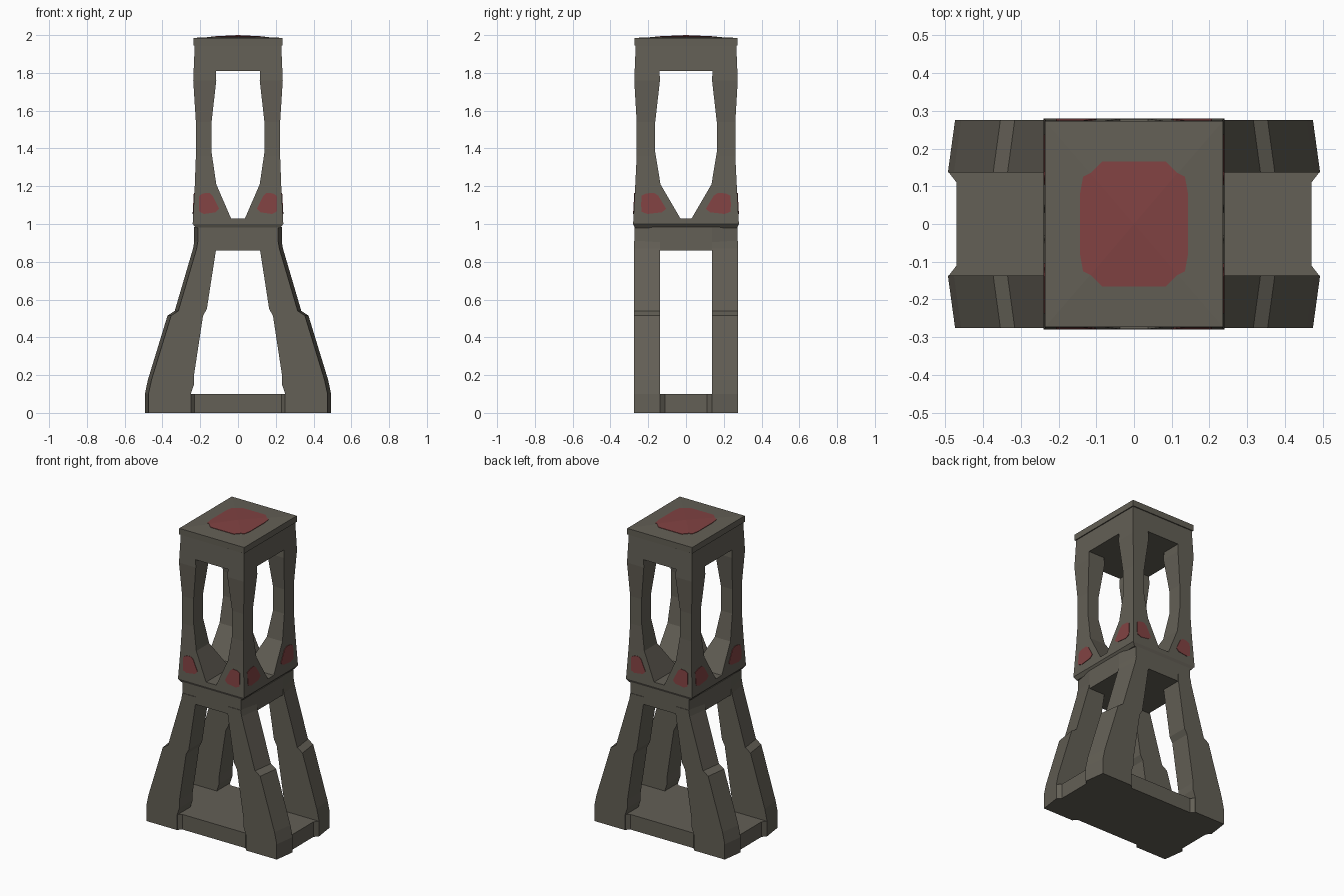
import bpy, bmesh

if "Cube" in bpy.data.objects:
    bpy.data.objects.remove(bpy.data.objects["Cube"])


def material(name, rgb):
    m = bpy.data.materials.new(name)
    m.diffuse_color = (*rgb, 1)
    m.use_nodes = True
    m.node_tree.nodes["Principled BSDF"].inputs["Base Color"].default_value = m.diffuse_color
    return m


STONE = material("weathered stone", (0.125, 0.115, 0.092))
RED = material("faded red", (0.22, 0.055, 0.055))


def loft(name, rings, mat, apex=None):
    """Closed solid from matching rings of points; apex makes the last end a fan."""
    bm = bmesh.new()
    vs = [[bm.verts.new(p) for p in r] for r in rings]
    n = len(vs[0])
    for a, b in zip(vs, vs[1:]):
        for i in range(n):
            j = (i + 1) % n
            bm.faces.new((a[i], a[j], b[j], b[i]))
    bm.faces.new(vs[0][::-1])
    if apex:
        tip = bm.verts.new(apex)
        for i in range(n):
            bm.faces.new((vs[-1][i], vs[-1][(i + 1) % n], tip))
    else:
        bm.faces.new(vs[-1])
    bmesh.ops.recalc_face_normals(bm, faces=bm.faces)
    me = bpy.data.meshes.new(name)
    bm.to_mesh(me)
    bm.free()
    me.materials.append(mat)
    ob = bpy.data.objects.new(name, me)
    bpy.context.collection.objects.link(ob)
    return ob


def rect(z, hx, hy):
    return [(-hx, -hy, z), (hx, -hy, z), (hx, hy, z), (-hx, hy, z)]


def four_way(quad):
    """Mirror a counter-clockwise quadrant outline into a full plan outline."""
    q = list(quad)
    return (q + [(-x, y) for x, y in q[::-1]]
            + [(-x, -y) for x, y in q] + [(x, -y) for x, y in q[::-1]])


def at_z(pts, z):
    return [(x, y, z) for x, y in pts]


# Upper tower: waisted block, sections are (z, half x, half y)
SECT = [(0.978, 0.222, 0.270), (1.0, 0.240, 0.280), (1.2, 0.229, 0.269),
        (1.36, 0.223, 0.261), (1.54, 0.223, 0.261), (1.76, 0.237, 0.274),
        (1.95, 0.229, 0.266)]
tower = loft("upper_tower", [rect(*s) for s in SECT], STONE)


def half_size(z, k):
    for a, b in zip(SECT, SECT[1:]):
        if a[0] <= z <= b[0]:
            return a[k] + (b[k] - a[k]) * (z - a[0]) / (b[0] - a[0])


# Arched openings cut straight through both ways
def cut_opening(half, along_y):
    prof = half + [(-u, z) for u, z in half[::-1]]
    rings = [[(u, d, z) if along_y else (d, u, z) for u, z in prof] for d in (-1, 1)]
    cutter = loft("opening_cutter", rings, STONE)
    cutter.hide_render = True
    mod = tower.modifiers.new("opening", 'BOOLEAN')
    mod.operation = 'DIFFERENCE'
    mod.solver = 'EXACT'
    mod.object = cutter
    bpy.context.view_layer.objects.active = tower
    bpy.ops.object.modifier_apply(modifier=mod.name)
    bpy.data.objects.remove(cutter)


cut_opening([(0.037, 1.03), (0.115, 1.21), (0.14, 1.38), (0.14, 1.54),
             (0.115, 1.76), (0.117, 1.81)], True)
cut_opening([(0.030, 1.03), (0.135, 1.21), (0.163, 1.38), (0.163, 1.54),
             (0.138, 1.76), (0.140, 1.81)], False)

# Roof cap with a very shallow peak
CX, CY = 0.236, 0.273
loft("roof_cap", [rect(1.945, CX, CY), rect(1.985, CX, CY)], STONE, (0, 0, 1.997))

# Red roof marking following the peak
mark = four_way([(0.143, 0.08), (0.135, 0.125), (0.115, 0.135), (0.105, 0.145), (0.085, 0.165)])


def roof_z(x, y):
    return 1.997 - 0.012 * max(abs(x) / CX, abs(y) / CY)


loft("roof_marking", [[(x, y, roof_z(x, y) + d) for x, y in mark] for d in (-0.004, 0.003)],
     RED, (0, 0, 2.0))

# Red patches at the foot of each tower face
PATCH = [(0.10, 1.08), (0.118, 1.062), (0.18, 1.053), (0.205, 1.065), (0.207, 1.10),
         (0.205, 1.15), (0.185, 1.162), (0.152, 1.165), (0.134, 1.15)]
for side in (-1, 1):
    for m in (-1, 1):
        loft("front_back_patch", [[(m * u, side * (half_size(z, 2) + d), z) for u, z in PATCH]
                                  for d in (-0.004, 0.003)], RED)
        loft("side_patch", [[(side * (half_size(z, 1) + d), m * (0.105 + (u - 0.10) * 1.24), z)
                             for u, z in PATCH] for d in (-0.004, 0.003)], RED)

# Collar block joining the legs to the tower
collar = four_way([(0.232, 0.138), (0.212, 0.272)])
loft("leg_collar", [at_z(collar, 0.86), at_z(collar, 0.985)], STONE)

# Four stepped, splayed legs: outer edge then inner edge as (x, z)
OUTER = [(0.493, 0), (0.493, 0.10), (0.477, 0.175), (0.373, 0.515), (0.335, 0.54),
         (0.238, 0.87), (0.231, 0.91)]
INNER = [(0.117, 0.91), (0.117, 0.86), (0.165, 0.55), (0.185, 0.515), (0.233, 0.20),
         (0.233, 0.15), (0.25, 0.10), (0.25, 0)]
for sx in (-1, 1):
    for sy in (-1, 1):
        near = [(sx * x, sy * 0.137, z) for x, z in OUTER + INNER]
        far = ([(sx * (x - 0.019), sy * 0.275, z) for x, z in OUTER]
               + [(sx * x, sy * 0.275, z) for x, z in INNER])
        loft("splayed_leg", [near, far], STONE)

# Base slab, notched between the feet
base = four_way([(0.47, 0.11), (0.491, 0.137), (0.472, 0.272), (0.25, 0.272), (0.23, 0.25)])
loft("base_slab", [at_z(base, 0), at_z(base, 0.099)], STONE)
